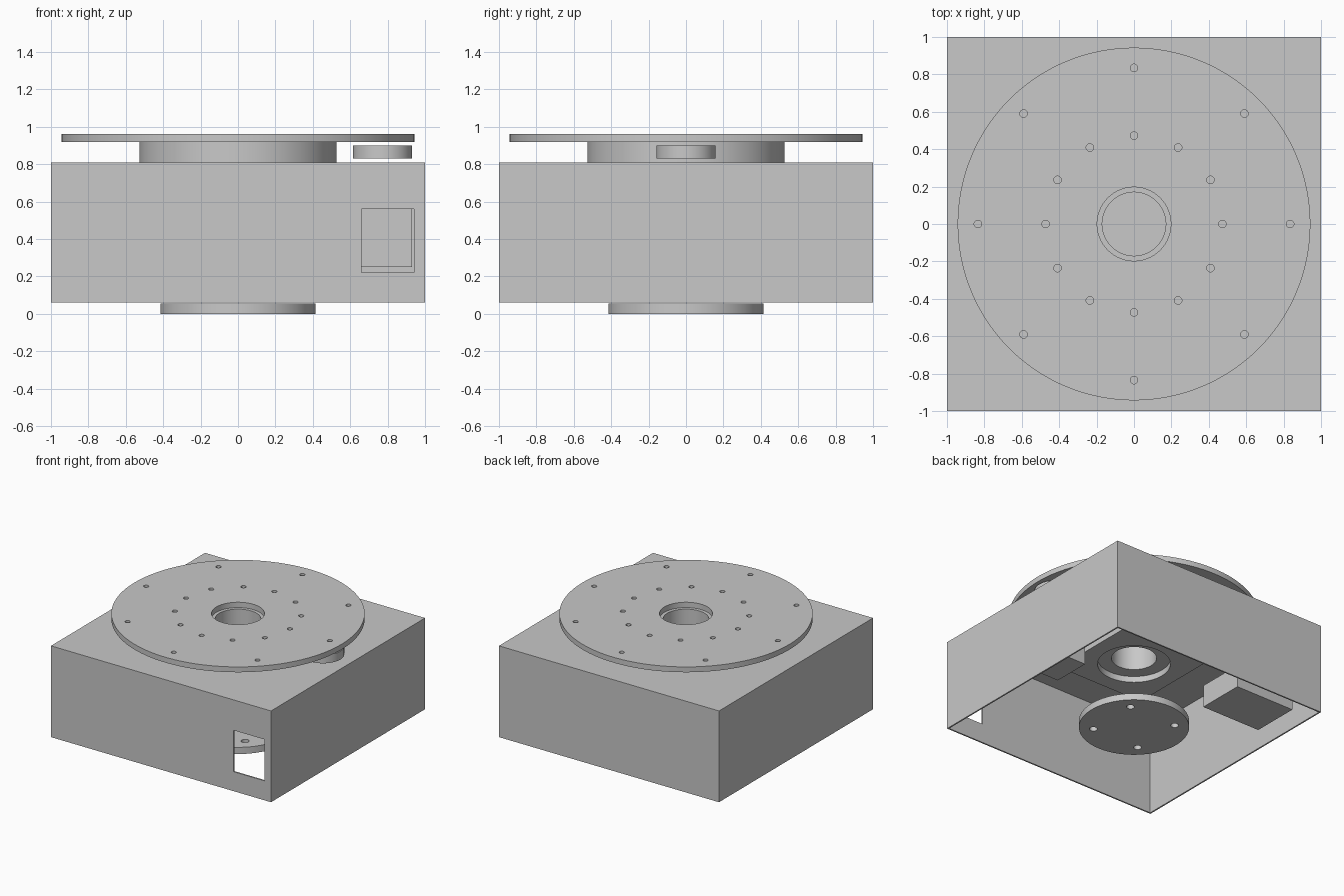
import bpy, bmesh
from math import pi, radians, sin, cos
from mathutils import Matrix

cube = bpy.data.objects.get("Cube")
if cube:
    bpy.data.objects.remove(cube, do_unlink=True)

grey = bpy.data.materials.new("plain grey")
grey.use_nodes = True
COLOUR = (0.58, 0.58, 0.58, 1)
grey.diffuse_color = COLOUR
grey.node_tree.nodes["Principled BSDF"].inputs["Base Color"].default_value = COLOUR


def finish(name, bm):
    bmesh.ops.recalc_face_normals(bm, faces=bm.faces[:])
    mesh = bpy.data.meshes.new(name)
    bm.to_mesh(mesh)
    bm.free()
    mesh.materials.append(grey)
    obj = bpy.data.objects.new(name, mesh)
    bpy.context.collection.objects.link(obj)
    return obj


def add_box(bm, x0, x1, y0, y1, z0, z1):
    size = Matrix.Diagonal((x1 - x0, y1 - y0, z1 - z0, 1))
    place = Matrix.Translation(((x0 + x1) / 2, (y0 + y1) / 2, (z0 + z1) / 2))
    return bmesh.ops.create_cube(bm, size=1, matrix=place @ size)


def add_disc(bm, x, y, r, z0, z1, segments=96):
    bmesh.ops.create_cone(bm, cap_ends=True, segments=segments, radius1=r, radius2=r,
                          depth=z1 - z0, matrix=Matrix.Translation((x, y, (z0 + z1) / 2)))


def box(name, *bounds):
    bm = bmesh.new()
    add_box(bm, *bounds)
    return finish(name, bm)


def disc(name, *dims):
    bm = bmesh.new()
    add_disc(bm, *dims)
    return finish(name, bm)


def lathe(name, profile):
    # Closed profile of (radius, height) turned around the z axis
    bm = bmesh.new()
    verts = [bm.verts.new((r, 0, z)) for r, z in profile]
    edges = [bm.edges.new((v, verts[i - 1])) for i, v in enumerate(verts)]
    bmesh.ops.spin(bm, geom=verts + edges, axis=(0, 0, 1), cent=(0, 0, 0),
                   angle=2 * pi, steps=96, use_duplicate=False)
    bmesh.ops.remove_doubles(bm, verts=bm.verts[:], dist=0.0001)
    return finish(name, bm)


def select_only(obj):
    bpy.ops.object.select_all(action='DESELECT')
    obj.select_set(True)
    bpy.context.view_layer.objects.active = obj


def cut(obj, bm):
    cutter = finish("cutter", bm)
    cutter.hide_render = True
    mod = obj.modifiers.new("cut", 'BOOLEAN')
    mod.operation = 'DIFFERENCE'
    mod.solver = 'EXACT'
    mod.object = cutter
    select_only(obj)
    bpy.ops.object.modifier_apply(modifier=mod.name)
    bpy.data.objects.remove(cutter, do_unlink=True)


def hole_ring(bm, count, ring, r, z0, z1, start=0.0):
    for i in range(count):
        a = start + 2 * pi * i / count
        add_disc(bm, ring * cos(a), ring * sin(a), r, z0, z1, 24)


# Housing: thin walls, open underneath, with a front window
WALL = 0.012
inner = 1 - WALL
housing = box("housing", -1, 1, -1, 1, 0.06, 0.81)
bm = bmesh.new()
add_box(bm, -inner, inner, -inner, inner, -0.1, 0.81 - WALL)
cut(housing, bm)
bm = bmesh.new()
add_box(bm, 0.66, 0.94, -1.1, -0.9, 0.22, 0.56)
add_disc(bm, 0, 0, 0.3, 0.7, 0.9)
cut(housing, bm)

# Turntable plate with centre bore and two rings of bolt holes
turntable = disc("turntable_plate", 0, 0, 0.943, 0.918, 0.962, 128)
bm = bmesh.new()
add_disc(bm, 0, 0, 0.197, 0.8, 1.1)
hole_ring(bm, 8, 0.835, 0.02, 0.8, 1.1)
hole_ring(bm, 12, 0.472, 0.02, 0.8, 1.1)
cut(turntable, bm)

# Bearing above the housing, continuing as a sleeve inside it
bearing = lathe("bearing", [(0.17, 0.6), (0.35, 0.6), (0.35, 0.81), (0.527, 0.81),
                            (0.527, 0.918), (0.17, 0.918)])

# Square mounting plate under the sleeve
mount = box("bearing_mount_plate", -0.4, 0.4, -0.4, 0.4, 0.55, 0.6)
bm = bmesh.new()
add_disc(bm, 0, 0, 0.275, 0.4, 0.7)
cut(mount, bm)

# Foot disc with four bolt holes
foot = disc("foot_disc", 0, 0, 0.415, 0, 0.055)
bm = bmesh.new()
hole_ring(bm, 4, 0.307, 0.03, -0.1, 0.2, pi / 4)
cut(foot, bm)

# Drive motor, its wheel above the housing, and the electronics box
box("drive_motor", 0.615, 0.93, -0.16, 0.16, 0.25, 0.81 - WALL)
wheel = disc("drive_wheel", 0.773, 0, 0.158, 0.832, 0.9)
box("electronics_box", -0.81, -0.27, 0.49, 0.89, 0.06, 0.245)

for obj in (turntable, bearing, mount, foot, wheel, housing):
    select_only(obj)
    bpy.ops.object.shade_smooth_by_angle(angle=radians(30))
